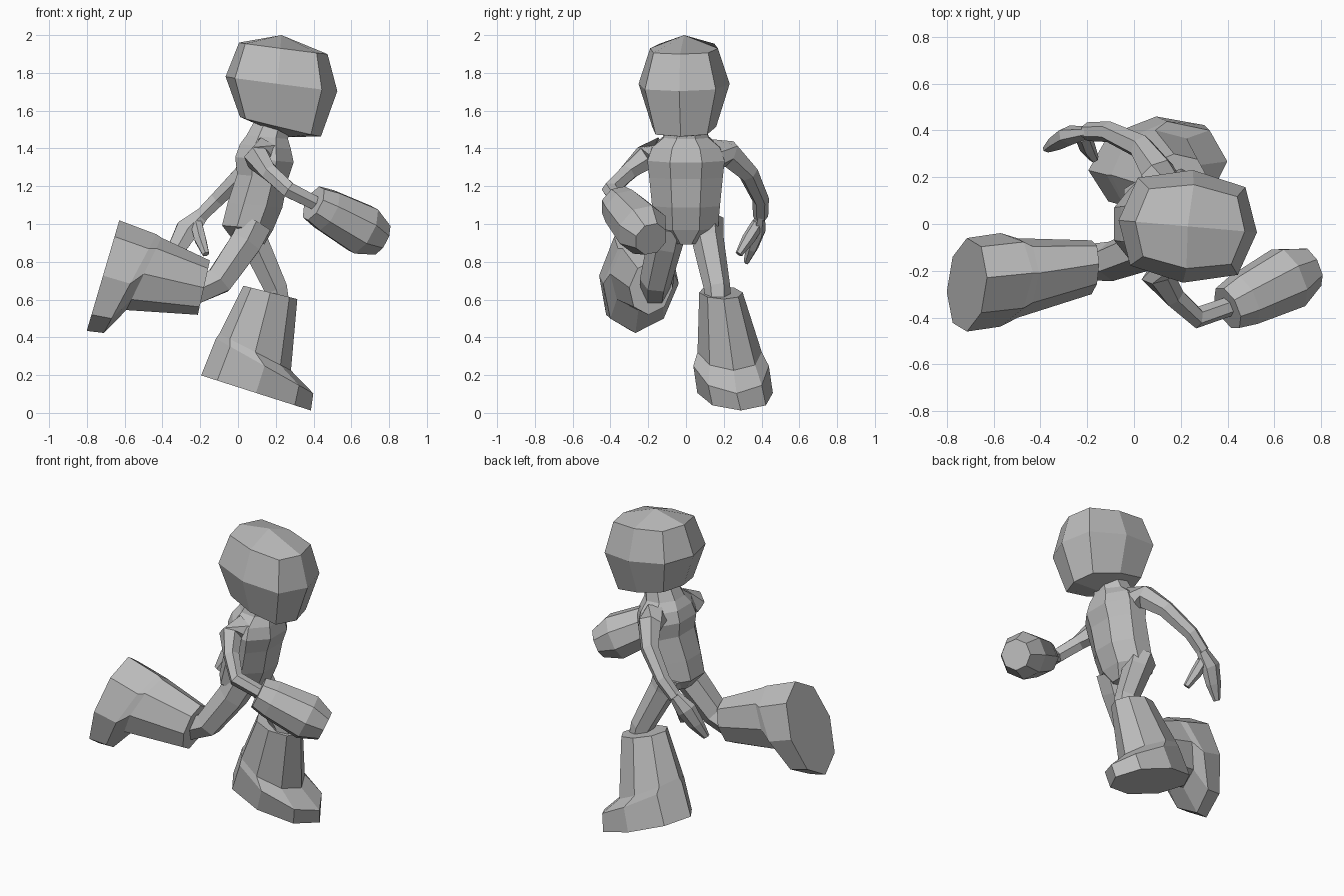
import bpy, bmesh
from math import sin, cos, pi, radians
from mathutils import Vector, Matrix

if "Cube" in bpy.data.objects:
    bpy.data.objects.remove(bpy.data.objects["Cube"])

grey = bpy.data.materials.new("plain grey")
grey.use_nodes = True
grey.diffuse_color = (0.5, 0.5, 0.5, 1)
grey.node_tree.nodes["Principled BSDF"].inputs["Base Color"].default_value = (0.5, 0.5, 0.5, 1)


def loft(name, rings, matrix=Matrix(), bottom=None, top=None):
    """Skin rings of equal length, closing the ends flat or to a point."""
    bm = bmesh.new()
    loops = [[bm.verts.new(p) for p in ring] for ring in rings]
    n = len(loops[0])
    for a, b in zip(loops, loops[1:]):
        for k in range(n):
            bm.faces.new((a[k], a[(k + 1) % n], b[(k + 1) % n], b[k]))
    for loop, tip in ((loops[0], bottom), (loops[-1], top)):
        if tip is None:
            bm.faces.new(loop)
        else:
            # Quads around a centre point, like a subdivided cube side
            c = bm.verts.new(tip)
            for k in range(1, n, 2):
                bm.faces.new((c, loop[k - 1], loop[k], loop[(k + 1) % n]))
    bm.transform(matrix)
    bmesh.ops.recalc_face_normals(bm, faces=bm.faces)
    mesh = bpy.data.meshes.new(name)
    bm.to_mesh(mesh)
    bm.free()
    mesh.materials.append(grey)
    obj = bpy.data.objects.new(name, mesh)
    bpy.context.collection.objects.link(obj)
    return obj


def tube(name, path, n=6, flat=1.0):
    """Faceted limb along (x, y, z, radius) points; flat squashes it sideways."""
    pts = [Vector(p[:3]) for p in path]
    rings = []
    for i, p in enumerate(path):
        d = (pts[min(i + 1, len(pts) - 1)] - pts[max(i - 1, 0)]).normalized()
        side = d.cross(Vector((0, 1, 0))).normalized()
        other = d.cross(side)
        angles = [2 * pi * (k + 0.5) / n for k in range(n)]
        rings.append([pts[i] + p[3] * (side * cos(a) + other * sin(a) * flat) for a in angles])
    return loft(name, rings)


# Head: three eight-sided rings, pitched forward and turned slightly
def head_ring(cx, rx, ry, z, slope, corner):
    ring = []
    for k in range(8):
        a = k * pi / 4
        f = corner if k % 2 else 1
        x = rx * cos(a) * f
        ring.append((cx + x, ry * sin(a) * f, z - slope * x))
    return ring


turn = Matrix.Translation((0.23, -0.01, 0)) @ Matrix.Rotation(radians(-5), 4, 'Z')
loft("head",
     [head_ring(-0.005, 0.215, 0.17, 1.515, 0.24, 1.14),
      head_ring(0.0, 0.297, 0.242, 1.742, 0.13, 1.1),
      head_ring(0.01, 0.235, 0.18, 1.93, 0.13, 1.14)],
     turn, bottom=(0.03, 0, 1.46), top=(0, 0, 2.0))

# Torso and neck: leaning eight-sided rings (centre x, z, depth, width)
torso = [(0.06, 0.9, 0.08, 0.07), (0.05, 0.98, 0.135, 0.17), (0.09, 1.1, 0.145, 0.18),
         (0.13, 1.25, 0.135, 0.195), (0.14, 1.34, 0.155, 0.205),
         (0.145, 1.41, 0.135, 0.18), (0.155, 1.46, 0.11, 0.12), (0.19, 1.56, 0.09, 0.09)]
rings = []
for cx, z, rx, ry in torso:
    angles = [pi / 8 + k * pi / 4 for k in range(8)]
    rings.append([(cx + 1.08 * rx * cos(a), 1.08 * ry * sin(a), z - 0.1 * rx * cos(a))
                  for a in angles])
loft("torso", rings)

# Boots: one shape, placed twice; rows are (centre, length, width, height, slope)
BOOT = [(0.31, 0.305, 0.2, 0.0, 0.0), (0.31, 0.29, 0.2, 0.15, 0.06),
        (0.24, 0.21, 0.17, 0.205, 0.035), (0.22, 0.147, 0.115, 0.53, -0.01)]


def boot(name, heel, toe_dir, side):
    d = Vector((toe_dir[0], 0, toe_dir[1])).normalized()
    out = Vector((0, side, 0))
    up = d.cross(Vector((0, 1, 0)))
    rings = []
    for cu, ru, rv, w, slope in BOOT:
        ring = []
        for k in range(8):
            a = k * pi / 4
            u = cu + ru * cos(a)
            v = rv * sin(a) - 0.075 * w / 0.53 + 0.1 * ru * cos(a)
            ring.append(Vector(heel) + d * u + out * v - up * -(w - slope * cos(a)))
        rings.append(ring)
    return loft(name, rings)


boot("left_boot", (-0.2, 0.26, 0.2), (0.585, -0.187), 1)
boot("right_boot", (-0.627, -0.26, 1.024), (-0.173, -0.587), -1)

# Legs
tube("left_leg", [(0.04, 0.1, 1.02, 0.1), (0.08, 0.115, 0.92, 0.085),
                  (0.2, 0.165, 0.66, 0.07), (0.215, 0.17, 0.58, 0.065)])
tube("right_leg", [(0.09, -0.09, 1.0, 0.1), (0.04, -0.11, 0.9, 0.095),
                   (-0.1, -0.16, 0.7, 0.085), (-0.23, -0.165, 0.64, 0.075)])

# Left arm with open hand
tube("left_arm", [(0.13, 0.13, 1.37, 0.09), (0.1, 0.23, 1.37, 0.075), (0.03, 0.33, 1.27, 0.055),
                  (-0.11, 0.395, 1.13, 0.045), (-0.2, 0.395, 1.04, 0.04)])
tube("left_hand", [(-0.18, 0.395, 1.06, 0.038), (-0.27, 0.38, 0.97, 0.07),
                   (-0.32, 0.35, 0.88, 0.055), (-0.37, 0.32, 0.8, 0.025)], flat=0.6)
tube("left_thumb", [(-0.22, 0.38, 1.0, 0.035), (-0.2, 0.33, 0.92, 0.035),
                    (-0.17, 0.28, 0.84, 0.02)])

# Right arm with heavy cuff
tube("right_arm", [(0.13, -0.13, 1.37, 0.09), (0.1, -0.22, 1.35, 0.07), (0.17, -0.31, 1.27, 0.05),
                   (0.27, -0.4, 1.18, 0.047), (0.43, -0.345, 1.1, 0.042)])
tube("right_cuff", [(0.4, -0.36, 1.11, 0.1), (0.47, -0.325, 1.073, 0.12),
                    (0.66, -0.23, 0.97, 0.143), (0.755, -0.185, 0.92, 0.093)], n=8)
